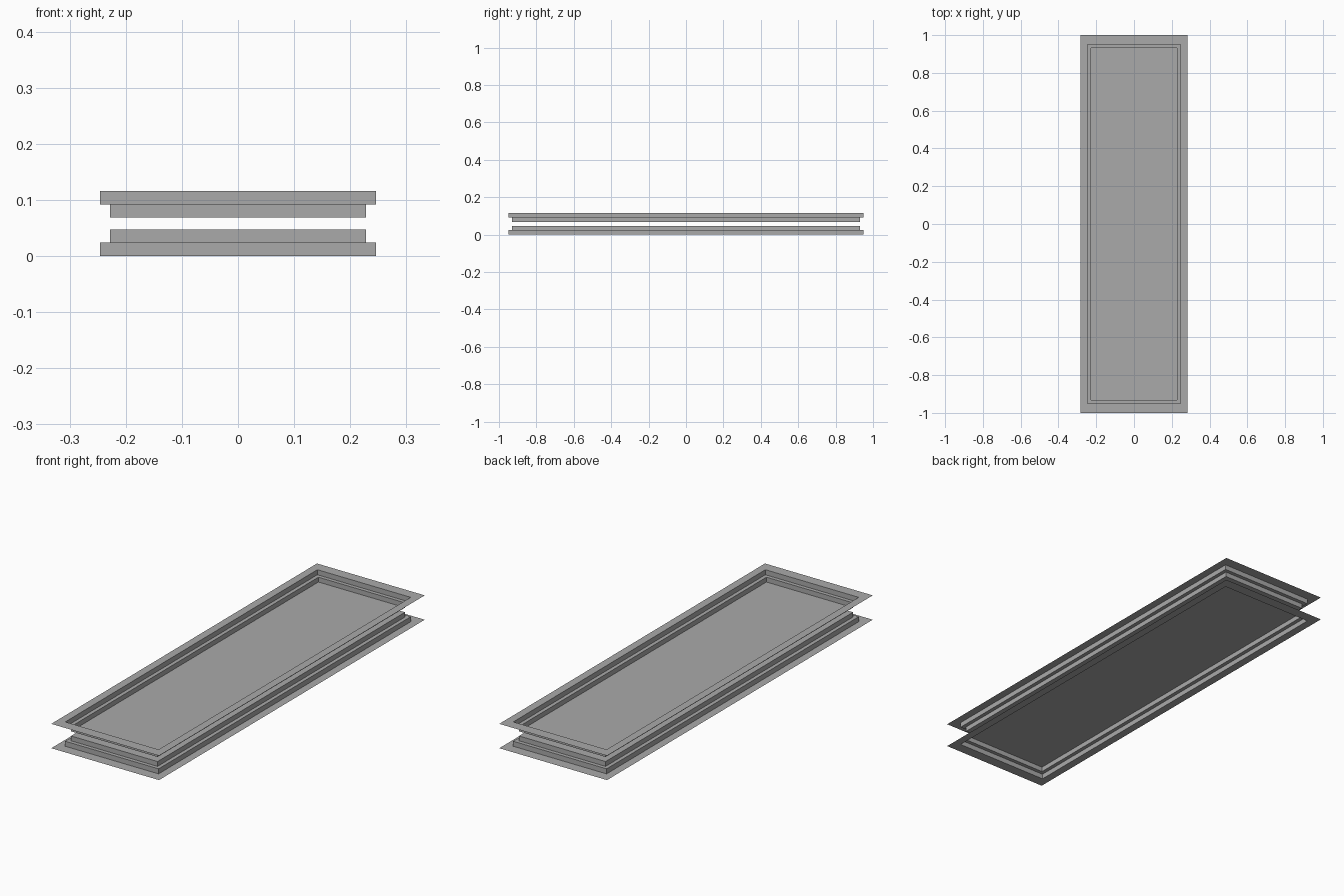
import bpy
import bmesh

cube = bpy.data.objects.get("Cube")
if cube:
    bpy.data.objects.remove(cube, do_unlink=True)

# Plain grey sheet material
grey = bpy.data.materials.new("plain grey")
grey.use_nodes = True
colour = (0.40, 0.40, 0.40, 1)
grey.diffuse_color = colour
grey.node_tree.nodes["Principled BSDF"].inputs["Base Color"].default_value = colour

HEIGHT = 0.116
# Half width, half length and height of each ring, from the rim to the panel
PROFILE = [
    (0.284, 1.0, 0.0),
    (0.246, 0.949, 0.0),
    (0.246, 0.949, 0.024),
    (0.228, 0.931, 0.024),
    (0.228, 0.931, 0.047),
]


def stepped_sheet(name, flipped):
    """Thin sheet: flat rim, two stepped walls and a closing panel."""
    bm = bmesh.new()
    rings = []
    for w, l, z in PROFILE:
        height = HEIGHT - z if flipped else z
        rings.append([bm.verts.new((sx * w, sy * l, height))
                      for sx, sy in ((-1, -1), (1, -1), (1, 1), (-1, 1))])
    for outer, inner in zip(rings, rings[1:]):
        for i in range(4):
            j = (i + 1) % 4
            bm.faces.new((outer[i], outer[j], inner[j], inner[i]))
    bm.faces.new(rings[-1])
    mesh = bpy.data.meshes.new(name)
    bm.to_mesh(mesh)
    bm.free()
    mesh.materials.append(grey)
    obj = bpy.data.objects.new(name, mesh)
    bpy.context.collection.objects.link(obj)


# Two mirrored trays, back to back
stepped_sheet("lower_tray", False)
stepped_sheet("upper_tray", True)
